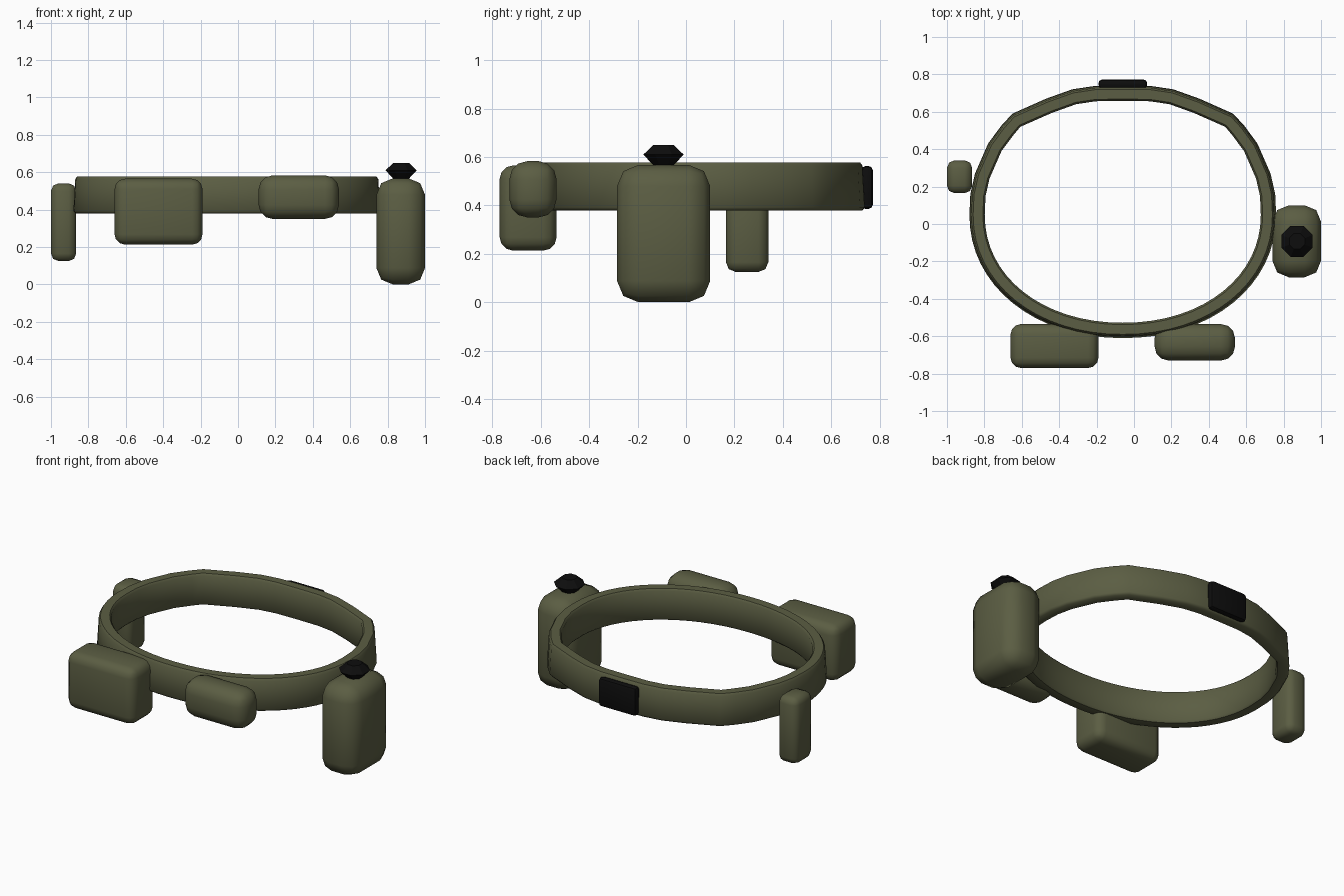
import bpy, bmesh, math
from mathutils import Vector

if "Cube" in bpy.data.objects:
    bpy.data.objects.remove(bpy.data.objects["Cube"])


def material(name, rgb):
    m = bpy.data.materials.new(name)
    m.diffuse_color = (*rgb, 1)
    m.use_nodes = True
    m.node_tree.nodes["Principled BSDF"].inputs["Base Color"].default_value = m.diffuse_color
    return m


OLIVE = material("olive canvas", (0.105, 0.111, 0.056))
BLACK = material("black plastic", (0.004, 0.004, 0.004))


def finish(name, bm, mat, angle):
    bmesh.ops.recalc_face_normals(bm, faces=bm.faces)
    me = bpy.data.meshes.new(name)
    bm.to_mesh(me)
    bm.free()
    ob = bpy.data.objects.new(name, me)
    bpy.context.collection.objects.link(ob)
    me.materials.append(mat)
    bpy.ops.object.select_all(action='DESELECT')
    ob.select_set(True)
    bpy.context.view_layer.objects.active = ob
    if angle:
        bpy.ops.object.shade_smooth_by_angle(angle=math.radians(angle))
    return ob


def rounded_box(name, lo, hi, bevel, segments, mat=OLIVE, angle=50):
    """Box between two corners with rounded edges."""
    lo, hi = Vector(lo), Vector(hi)
    bm = bmesh.new()
    bmesh.ops.create_cube(bm, size=1)
    for v in bm.verts:
        v.co = (lo + hi) / 2 + v.co * (hi - lo)
    bmesh.ops.bevel(bm, geom=bm.edges[:], offset=bevel, segments=segments,
                    profile=0.5, affect='EDGES')
    return finish(name, bm, mat, angle)


# Belt: rounded front half, gently faceted rear half, mirrored about its centre
CX, CY = -0.06, 0.05
half = []
for i in range(17):
    a = math.pi / 2 * i / 16
    half.append((0.82 * math.sin(a) ** 0.96, CY - 0.66 * max(math.cos(a), 0) ** 0.96))
half += [(0.815, 0.16), (0.79, 0.27), (0.72, 0.43), (0.65, 0.525), (0.59, 0.59),
         (0.41, 0.67), (0.27, 0.72), (0.15, 0.738), (0, 0.74)]
outline = half + [(-x, y) for x, y in half[-2:0:-1]]
outline = [Vector((x + CX, y, 0)) for x, y in outline]

# Cross-section as (inward offset, height), slightly flared at the bottom
section = [(0.012, 0.378), (0.0, 0.392), (0.010, 0.563), (0.020, 0.577),
           (0.072, 0.577), (0.082, 0.565), (0.076, 0.390), (0.066, 0.378)]
bm = bmesh.new()
rings = []
n = len(outline)
for i, p in enumerate(outline):
    t = (outline[(i + 1) % n] - outline[i - 1]).normalized()
    inward = Vector((-t.y, t.x, 0))
    rings.append([bm.verts.new(p + inward * d + Vector((0, 0, z))) for d, z in section])
k = len(section)
for i in range(n):
    a, b = rings[i], rings[(i + 1) % n]
    for j in range(k):
        bm.faces.new((a[j], b[j], b[(j + 1) % k], a[(j + 1) % k]))
finish("belt", bm, OLIVE, 50)

# Pouches hung around the belt
rounded_box("large_front_pouch", (-0.66, -0.77, 0.213), (-0.19, -0.535, 0.565), 0.055, 3)
rounded_box("small_front_pouch", (0.11, -0.73, 0.35), (0.54, -0.535, 0.583), 0.075, 3)
rounded_box("side_sheath", (-1.0, 0.165, 0.125), (-0.865, 0.34, 0.54), 0.04, 2)

# Canteen with its cap
rounded_box("canteen", (0.74, -0.285, 0.0), (1.0, 0.10, 0.567), 0.088, 2, angle=60)
bm = bmesh.new()
rings = []
for r, z in [(0.045, 0.565), (0.09, 0.61), (0.045, 0.65)]:
    rings.append([bm.verts.new((0.872 + r * math.cos((i + 0.5) * math.pi / 4),
                                -0.093 + r * math.sin((i + 0.5) * math.pi / 4), z))
                  for i in range(8)])
for a, b in zip(rings, rings[1:]):
    for i in range(8):
        bm.faces.new((a[i], a[(i + 1) % 8], b[(i + 1) % 8], b[i]))
bm.faces.new(rings[0])
bm.faces.new(rings[-1])
finish("canteen_cap", bm, BLACK, 0)

# Rear buckle
rounded_box("buckle", (-0.19, 0.725, 0.385), (0.07, 0.772, 0.563), 0.018, 2, BLACK, 40)
